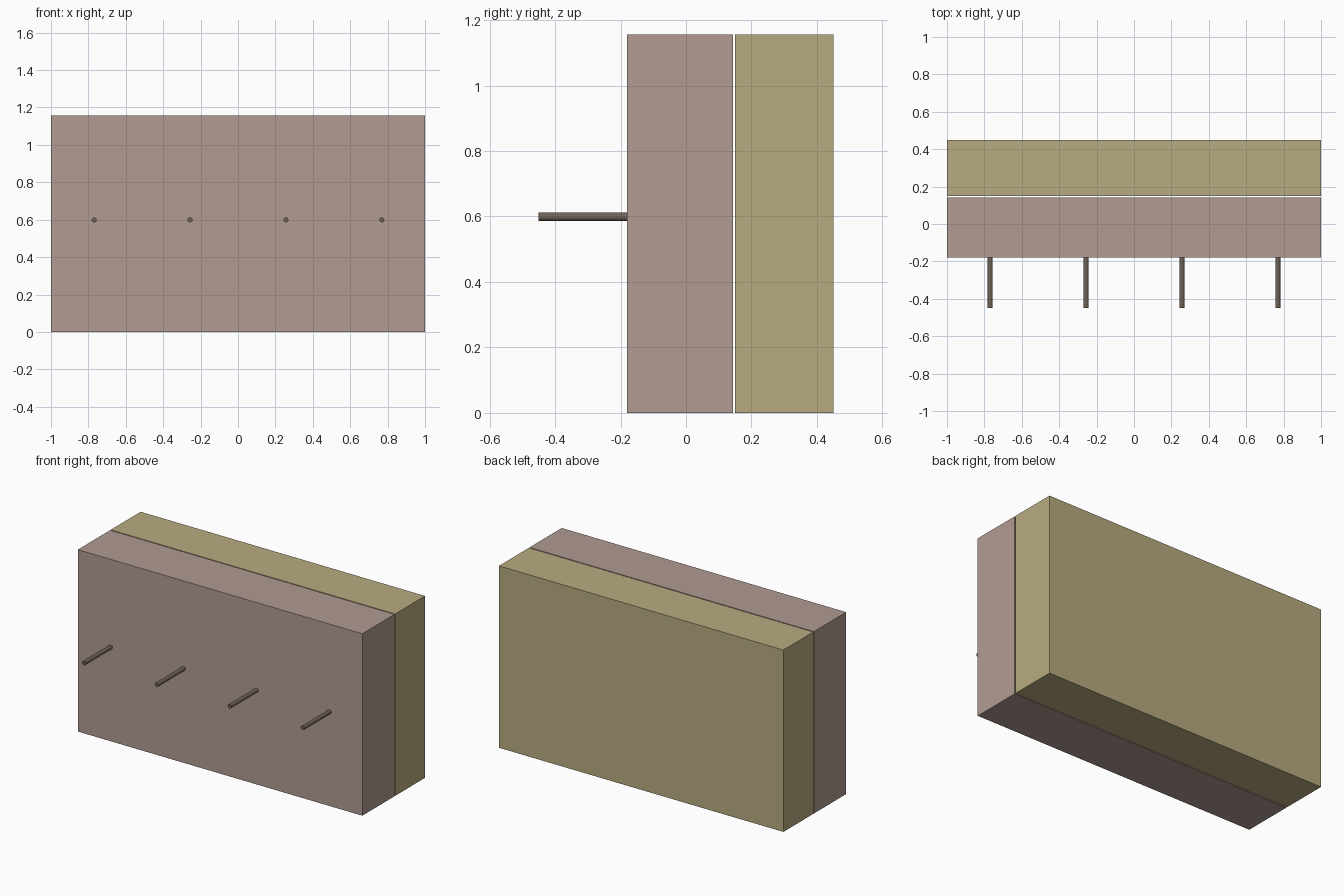
import bpy
import math

if "Cube" in bpy.data.objects:
    bpy.data.objects.remove(bpy.data.objects["Cube"])


def srgb(r, g, b):
    def lin(c):
        c /= 255
        return c / 12.92 if c <= 0.04045 else ((c + 0.055) / 1.055) ** 2.4
    return (lin(r), lin(g), lin(b), 1.0)


def material(name, rgb):
    m = bpy.data.materials.new(name)
    m.diffuse_color = srgb(*rgb)
    m.use_nodes = True
    m.node_tree.nodes["Principled BSDF"].inputs["Base Color"].default_value = m.diffuse_color
    return m


def slab(name, y0, y1, height, mat):
    bpy.ops.mesh.primitive_cube_add(size=1, location=(0, (y0 + y1) / 2, height / 2))
    ob = bpy.context.object
    ob.name = name
    ob.scale = (2.0, y1 - y0, height)
    bpy.ops.object.transform_apply(location=False, rotation=False, scale=True)
    ob.data.materials.append(mat)


def rod(name, x, y0, y1, z, radius, mat):
    bpy.ops.mesh.primitive_cylinder_add(vertices=12, radius=radius, depth=y1 - y0,
                                        location=(x, (y0 + y1) / 2, z),
                                        rotation=(math.pi / 2, 0, 0))
    ob = bpy.context.object
    ob.name = name
    ob.data.materials.append(mat)
    bpy.ops.object.shade_smooth_by_angle(angle=math.radians(35))


pink = material("dusty_pink", (177, 155, 146))
khaki = material("khaki", (184, 171, 129))
brown = material("dark_brown", (112, 99, 86))

# Two slabs separated by a thin gap
HEIGHT = 1.156
slab("front_slab", -0.18, 0.143, HEIGHT, pink)
slab("back_slab", 0.15, 0.45, HEIGHT, khaki)

# Row of rods projecting from the front, seated in the slab
for i in range(4):
    rod(f"rod_{i + 1}", -0.769 + i * 0.5127, -0.45, -0.17, 0.599, 0.0135, brown)
